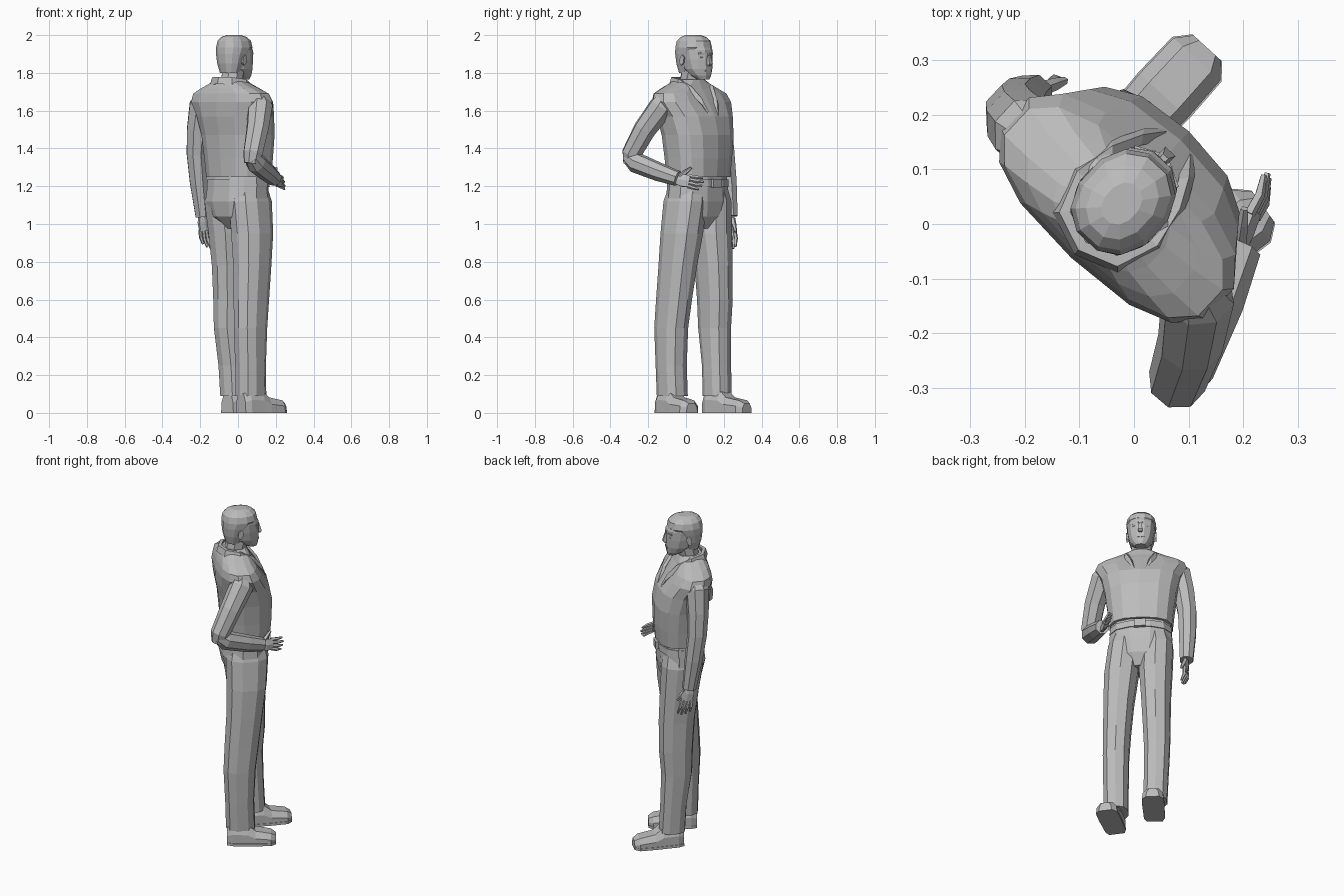
import bpy, bmesh, math
from mathutils import Vector as V

if "Cube" in bpy.data.objects:
    bpy.data.objects.remove(bpy.data.objects["Cube"])

grey = bpy.data.materials.new("plain grey")
grey.use_nodes = True
grey.diffuse_color = (0.5, 0.5, 0.5, 1)
grey.node_tree.nodes["Principled BSDF"].inputs["Base Color"].default_value = (0.5, 0.5, 0.5, 1)

# The figure is designed as (left, forward, up) and turned about z
TURN = math.radians(137)
LEFT = V((math.cos(TURN), math.sin(TURN), 0))
FWD = V((math.sin(TURN), -math.cos(TURN), 0))
UP = V((0, 0, 1))
MID = 0.042  # the body's own centre line


def ring(c, a, b, n=8, p=1.0):
    """Rounded cross-section around c spanned by half-axes a and b."""
    pts = []
    for i in range(n):
        t = math.tau * (i + 0.5) / n
        x, y = math.cos(t), math.sin(t)
        pts.append(V(c) + V(a) * math.copysign(abs(x) ** p, x) + V(b) * math.copysign(abs(y) ** p, y))
    return pts


def loft(name, rings):
    """Skin a list of rings and close both ends."""
    bm = bmesh.new()
    rows = [[bm.verts.new(LEFT * q.x + FWD * q.y + UP * q.z) for q in r] for r in rings]
    n = len(rows[0])
    for r, s in zip(rows, rows[1:]):
        for i in range(n):
            j = (i + 1) % n
            bm.faces.new((r[i], r[j], s[j], s[i]))
    bm.faces.new(rows[0])
    bm.faces.new(rows[-1])
    bmesh.ops.recalc_face_normals(bm, faces=bm.faces)
    mesh = bpy.data.meshes.new(name)
    bm.to_mesh(mesh)
    bm.free()
    mesh.materials.append(grey)
    ob = bpy.data.objects.new(name, mesh)
    bpy.context.collection.objects.link(ob)


def stack(name, rows, n=12, p=0.85):
    """Level sections: height, left, forward, half width, half depth."""
    loft(name, [ring((u, v, z), (ru, 0, 0), (0, rv, 0), n, p) for z, u, v, ru, rv in rows])


def tube(name, pts, radii, n=7, flat=1.0, side=(1, 0, 0)):
    """Limb along a path; flat scales the half-axis facing away from side."""
    pts = [V(q) for q in pts]
    rings = []
    for i, q in enumerate(pts):
        t = (pts[min(i + 1, len(pts) - 1)] - pts[max(i - 1, 0)]).normalized()
        b = t.cross(V(side)).normalized()
        a = b.cross(t)
        rings.append(ring(q, a * radii[i], b * radii[i] * flat, n))
    loft(name, rings)


# Jacket body with wide shoulders
stack("jacket", [(1.25, MID, .05, .18, .134), (1.35, MID, .05, .19, .142),
                 (1.47, MID, .045, .205, .148), (1.57, MID, .025, .225, .146),
                 (1.645, MID, 0, .262, .124), (1.69, MID, -.01, .248, .106), (1.718, MID, -.015, .185, .092),
                 (1.745, MID, -.015, .115, .08), (1.765, MID, -.01, .075, .066)], 14, .78)

# Collar: one folded band behind the neck, running down into the lapels
half = [(.028, .158, 1.57), (.055, .128, 1.645), (.082, .075, 1.71), (.097, 0, 1.745), (.07, -.075, 1.757)]
path = [(-u, v, z) for u, v, z in half] + [(0, -.1, 1.76)] + half[::-1]
collar = []
for i, (u, v, z) in enumerate(path):
    out = V((u, v if v < .03 else .08, 0)).normalized()
    height = (.012, .026, .028, .03, .028, .026)[min(i, len(path) - 1 - i)]
    collar.append(ring((MID + u, v, z), out * .014, V((0, 0, 1)) * height - out * height * .3, 4))
loft("collar", collar)

# Trousers
stack("hips", [(1.27, MID, .048, .17, .12), (1.2, MID, .044, .178, .128), (1.12, MID, .04, .184, .134),
               (1.04, MID, .042, .15, .12), (.975, .034, .05, .06, .07)])
stack("right_leg", [(1.22, -.035, .045, .075, .1), (1.12, -.05, .042, .095, .122), (.95, -.07, .035, .098, .115),
                    (.78, -.085, .02, .088, .105), (.6, -.095, .002, .08, .099), (.45, -.102, -.012, .076, .093),
                    (.25, -.102, -.012, .073, .083), (.09, -.1, -.006, .071, .084)], 10)
stack("left_leg", [(1.22, .12, .05, .075, .1), (1.12, .132, .048, .095, .122), (.95, .126, .065, .096, .112),
                   (.78, .128, .08, .086, .104), (.6, .132, .086, .08, .098), (.45, .134, .082, .075, .089),
                   (.25, .13, .1, .071, .076), (.09, .126, .108, .069, .076)], 10)

# Belt and buckle
stack("belt", [(1.195, MID, .046, .18, .133), (1.235, MID, .047, .177, .131)])
loft("buckle", [ring((MID, v, 1.215), (.045, 0, 0), (0, 0, .032), 4) for v in (.16, .19)])


# Shoes: upper and sole
def shoe(tag, heel, toe):
    heel, toe = V((*heel, 0)), V((*toe, 0))
    side = (toe - heel).cross(UP).normalized()
    shape = [(0, .042, .1), (.12, .056, .125), (.42, .058, .12), (.58, .06, .082), (.9, .058, .066), (1, .034, .05)]
    rows, flat = [], []
    for t, w, h in shape:
        c = heel.lerp(toe, t)
        rows.append([c - side * w, c - side * w + UP * h * .55, c - side * w * .6 + UP * h,
                     c + side * w * .6 + UP * h, c + side * w + UP * h * .55, c + side * w])
        w += .003
        flat.append([c - side * w, c - side * w + UP * .015, c + side * w + UP * .015, c + side * w])
    loft(tag + "_shoe", rows)
    loft(tag + "_sole", flat)


shoe("right", (-.1, -.085), (-.152, .185))
shoe("left", (.119, .045), (.122, .328))

# Sleeves
tube("right_upper_sleeve", [(-.15, 0, 1.68), (-.175, -.015, 1.62), (-.225, -.09, 1.50), (-.255, -.158, 1.37),
                            (-.252, -.165, 1.32)], [.04, .068, .061, .054, .042], 8)
tube("right_forearm", [(-.262, -.175, 1.36), (-.25, -.13, 1.325), (-.21, 0, 1.275), (-.172, .10, 1.24)],
     [.04, .055, .05, .041], 8)
tube("left_sleeve", [(.22, -.01, 1.685), (.255, -.01, 1.63), (.283, -.008, 1.5), (.3, 0, 1.37),
                     (.302, .02, 1.22), (.298, .045, 1.04)], [.04, .068, .062, .056, .051, .04], 8)


# Hands: palm, four fingers and a thumb
def hand(tag, wrist, knuckle, tip, spread, thumb, curl):
    wrist, knuckle, tip, spread = V(wrist), V(knuckle), V(tip), V(spread)
    spread.normalize()
    tube(tag + "_palm", [wrist, wrist.lerp(knuckle, .45), knuckle], [.026, .038, .036], 6, .42, spread)
    for k, name in enumerate(("index", "middle", "ring", "little")):
        off = spread * (.027 - .018 * k)
        reach = (tip - knuckle) * (.9, 1, .93, .75)[k]
        tube(f"{tag}_{name}_finger", [knuckle + off - reach * .1, knuckle + off * 1.1 + reach * .5 + V((curl, 0, 0)),
                                      knuckle + off * 1.2 + reach], [.011, .01, .006], 5)
    base = wrist.lerp(knuckle, .25) + spread * .02
    tube(tag + "_thumb", [base, base + V(thumb) * .55, base + V(thumb)], [.014, .012, .007], 5)


hand("right", (-.176, .09, 1.236), (-.146, .165, 1.225), (-.118, .235, 1.212), (.25, 0, 1), (.035, .05, .045), -.006)
hand("left", (.298, .043, 1.05), (.293, .058, .965), (.278, .075, .87), (-.25, 1, 0), (-.02, .04, -.07), .008)

# Neck and head
tube("neck", [(MID, -.02, 1.69), (MID, -.005, 1.76), (MID, .015, 1.84)], [.066, .06, .06], 8)
stack("head", [(1.765, MID, .088, .03, .028), (1.785, MID, .07, .05, .052), (1.82, MID, .046, .068, .08),
               (1.87, MID, .032, .077, .094), (1.92, MID, .026, .08, .098), (1.96, MID, .018, .073, .086),
               (1.985, MID, .012, .048, .056)], 12, .9)
stack("hair", [(1.8, MID, -.018, .056, .046), (1.85, MID, -.01, .072, .068), (1.9, MID, 0, .082, .084),
               (1.935, MID, .016, .086, .101), (1.97, MID, .016, .077, .094), (1.99, MID, .014, .058, .072),
               (2.0, MID, .012, .032, .042)], 12, .9)

# Face details
loft("nose", [ring((MID, v, z), (w, 0, 0), (0, d, 0), 4) for z, v, w, d in
              ((1.837, .125, .014, .012), (1.848, .126, .018, .024), (1.895, .122, .009, .012))])
loft("mouth", [ring((MID, v, 1.812), (.026, 0, 0), (0, 0, .008), 6) for v in (.095, .125)])
for s, tag in ((1, "left"), (-1, "right")):
    tube(tag + "_brow", [(MID + s * .01, .121, 1.899), (MID + s * .053, .101, 1.903)], [.009, .007], 4)
    tube(tag + "_eye", [(MID + s * .018, .117, 1.882), (MID + s * .044, .106, 1.882)], [.006, .005], 5)
    loft(tag + "_ear", [ring((MID + s * x, .008, 1.868), (0, r, 0), (0, .005, r * 1.7), 6)
                        for x, r in ((.068, .014), (.085, .017))])
